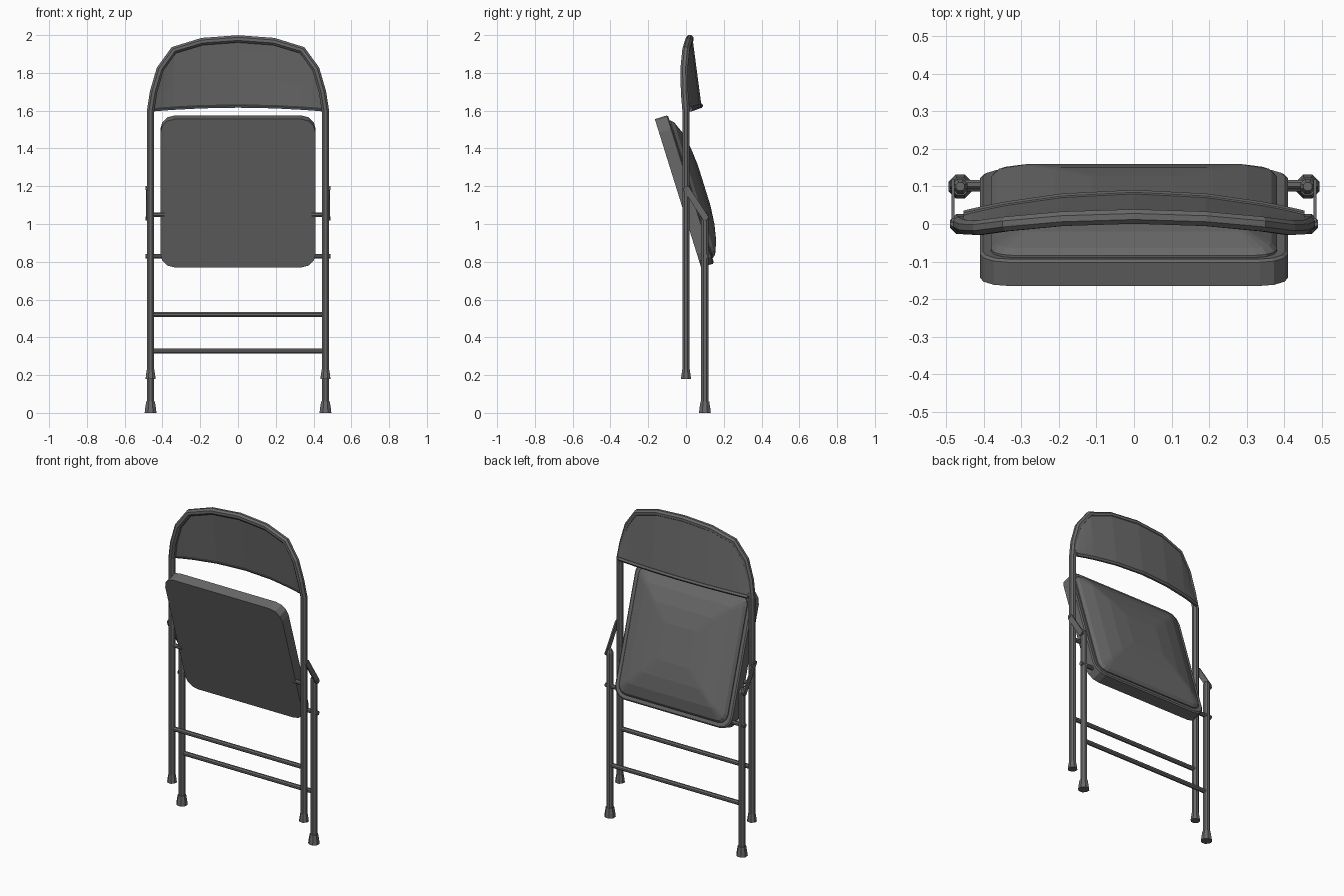
import bpy, bmesh, math
from mathutils import Vector

if "Cube" in bpy.data.objects:
    bpy.data.objects.remove(bpy.data.objects["Cube"])

grey = bpy.data.materials.new("dark grey")
grey.diffuse_color = (0.14, 0.14, 0.14, 1)
grey.use_nodes = True
grey.node_tree.nodes["Principled BSDF"].inputs["Base Color"].default_value = grey.diffuse_color


def finish(bm, name):
    bmesh.ops.recalc_face_normals(bm, faces=bm.faces)
    me = bpy.data.meshes.new(name)
    bm.to_mesh(me)
    bm.free()
    me.materials.append(grey)
    ob = bpy.data.objects.new(name, me)
    bpy.context.collection.objects.link(ob)
    return ob


def loft(name, rings):
    """Skin a list of equal closed loops and cap both ends."""
    bm = bmesh.new()
    vs = [[bm.verts.new(p) for p in r] for r in rings]
    n = len(vs[0])
    for a, b in zip(vs, vs[1:]):
        for i in range(n):
            j = (i + 1) % n
            bm.faces.new((a[i], a[j], b[j], b[i]))
    bm.faces.new(vs[0])
    bm.faces.new(vs[-1])
    return finish(bm, name)


def tube(name, path, radii, sides=8):
    pts = [Vector(p) for p in path]
    if not isinstance(radii, (list, tuple)):
        radii = [radii] * len(pts)
    side = Vector((0, 1, 0))
    rings = []
    for i, p in enumerate(pts):
        t = (pts[min(i + 1, len(pts) - 1)] - pts[max(i - 1, 0)]).normalized()
        ref = side if abs(t.dot(side)) < 0.9 else Vector((1, 0, 0))
        a = t.cross(ref).normalized()
        b = t.cross(a)
        rings.append([p + radii[i] * (a * math.cos(k) + b * math.sin(k))
                      for k in (2 * math.pi * (s + 0.5) / sides for s in range(sides))])
    return loft(name, rings)


X = 0.463
# main frame: upright tubes joined by an arch, as (x, y, z) of one half
arch = [(X, 0, 1.6), (0.447, -0.008, 1.7), (0.412, -0.01, 1.82),
        (0.34, 0.0, 1.92), (0.19, 0.014, 1.966), (0, 0.02, 1.98)]
half = [(X, 0, 0.2)] + arch
tube("main_frame", half + [(-x, y, z) for x, y, z in reversed(half[:-1])], 0.021)
tube("front_crossbar", [(-X, 0, 0.52), (X, 0, 0.52)], 0.014)
tube("rear_crossbar", [(-X, 0.1, 0.327), (X, 0.1, 0.327)], 0.014)

# rear legs, rubber feet, links and pivots on each side
for s, tag in ((-1, "left"), (1, "right")):
    x = s * X
    tube("rear_leg_" + tag, [(x, 0.1, 0.03), (x, 0.1, 1.04), (x, 0.1, 1.06)], [0.021, 0.021, 0.012])
    for y, z, part in ((0, 0.18, "front_foot_"), (0.1, 0, "rear_foot_")):
        k = 0.85 if y == 0 else 1.0
        tube(part + tag, [(x, y, z), (x, y, z + 0.03 * k), (x, y, z + 0.06 * k)],
             [0.034 * k, 0.030 * k, 0.025 * k])
    tube("seat_pivot_" + tag, [(s * 0.39, 0, 1.05), (s * 0.475, 0, 1.05)], 0.013)
    tube("leg_pivot_" + tag, [(s * 0.39, 0.105, 0.83), (s * 0.49, 0.105, 0.83)], 0.013)
    # flat link from main frame to top of rear leg
    a, b = Vector((0, 0, 1.19)), Vector((0, 0.105, 1.03))
    d = (b - a).normalized()
    w = Vector((0, -d.z, d.y)) * 0.017
    loop = [a - w, a - d * 0.012, a + w, b + w, b + d * 0.012, b - w]
    loft("link_" + tag, [[p + Vector((s * q, 0, 0)) for p in loop] for q in (0.479, 0.487)])
    for p, part in ((a, "upper_rivet_"), (b, "lower_rivet_")):
        tube(part + tag, [(s * 0.455, p.y, p.z), (s * 0.491, p.y, p.z)], 0.011)

# folded seat: flat pan on the front side, domed cushion on the back side
U = Vector((0, 0.298, -0.955))
N = Vector((0, 0.955, 0.298))
O = Vector((0, -0.165, 1.555))


def seat_ring(inset, h):
    hx, hl = 0.411 - inset, 0.411 - inset
    r = max(0.075 - inset * 0.6, 0.02)
    out = []
    for q in range(4):
        cx = (hx - r) * (1 if q in (0, 3) else -1)
        cl = (hl - r) * (1 if q < 2 else -1)
        for k in range(4):
            t = math.pi / 2 * (q + k / 3)
            out.append(O + Vector((cx + r * math.cos(t), 0, 0))
                       + U * (0.411 + cl + r * math.sin(t)) + N * h)
    return out


loft("seat_pan", [seat_ring(i, h) for i, h in ((0, 0), (0, 0.066), (0.008, 0.072), (0.03, 0.07))])
loft("seat_cushion", [seat_ring(i, h) for i, h in (
    (0.03, 0.06), (0.03, 0.076), (0.045, 0.092), (0.11, 0.118), (0.2, 0.136), (0.3, 0.145))])

# backrest: bowed sheet filling the arch, with thickness and a rolled lower lip
full = arch + [(-x, y, z) for x, y, z in reversed(arch[:-1])]


def arch_at(x):
    for a, b in zip(full, full[1:]):
        if a[0] >= x >= b[0]:
            t = (a[0] - x) / (a[0] - b[0])
            return a[1] + t * (b[1] - a[1]), a[2] + t * (b[2] - a[2])


bm = bmesh.new()
xs = [0.452, 0.43, 0.39, 0.34, 0.19, 0, -0.19, -0.34, -0.39, -0.43, -0.452]
rows = 5
grid = []
for x in xs:
    yt, zt = arch_at(x)
    bow = 1 - (x / 0.452) ** 2
    yb, zb = 0.02 + 0.055 * bow, 1.605 + 0.02 * bow
    grid.append([bm.verts.new((x, yb + (yt + 0.008 - yb) * k / rows, zb + (zt - zb) * k / rows))
                 for k in range(rows + 1)])
for a, b in zip(grid, grid[1:]):
    for k in range(rows):
        bm.faces.new((a[k], a[k + 1], b[k + 1], b[k]))
back = finish(bm, "backrest")
mod = back.modifiers.new("thickness", "SOLIDIFY")
mod.thickness = 0.014
mod.offset = 0
lip = [(x, 0.02 + 0.055 * (1 - (x / 0.452) ** 2) + 0.003, 1.607 + 0.02 * (1 - (x / 0.452) ** 2)) for x in xs]
tube("backrest_lip", lip, 0.013, 6)
